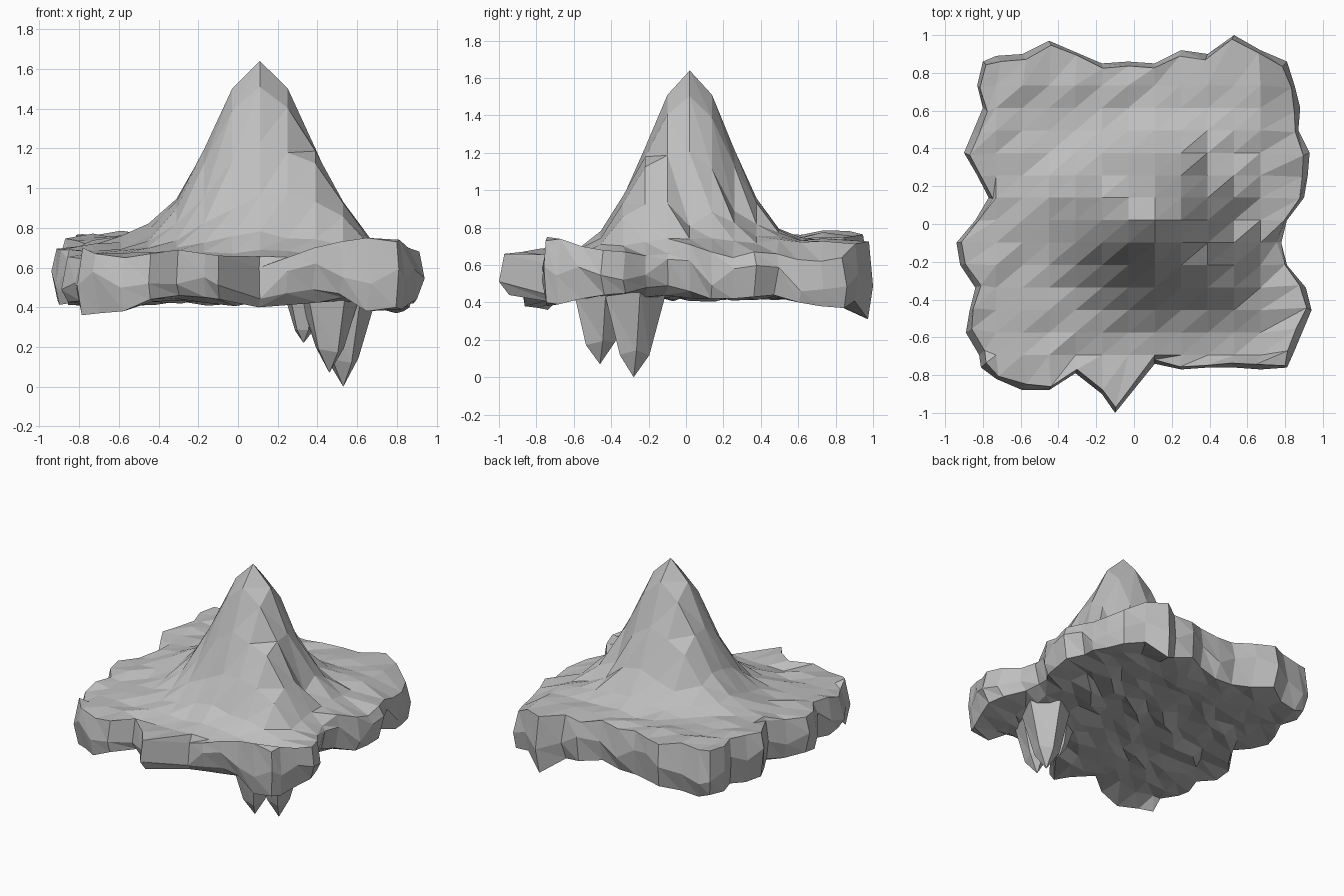
import bpy
import bmesh
import math
import random

random.seed(7)
if "Cube" in bpy.data.objects:
    bpy.data.objects.remove(bpy.data.objects["Cube"], do_unlink=True)

stone = bpy.data.materials.new("grey stone")
stone.use_nodes = True
grey = (0.52, 0.52, 0.52, 1)
stone.diffuse_color = grey
stone.node_tree.nodes["Principled BSDF"].inputs["Base Color"].default_value = grey

COLS, ROWS = 13, 15
DX, DY = 0.14, 0.119
PEAK_X, PEAK_Y = 0.11, 0.02

# Ragged outline: y along the front and back, x along the two sides
front_y = [-.76, -.82, -.88, -.88, -.79, -.90, -1, -.74, -.77, -.76, -.76, -.77, -.76]
back_y = [.86, .89, .90, .97, .91, .85, .86, .85, .92, .90, 1, .92, .86]
left_x = [-.81, -.82, -.89, -.87, -.84, -.92, -.94, -.84, -.77, -.83, -.90, -.85, -.80, -.83, -.80]
right_x = [.81, .84, .89, .94, .91, .81, .78, .81, .90, .92, .93, .87, .88, .85, .81]

# Upper and lower heights of the rim on the front and right edges
front_top = [.70, .67, .65, .67, .69, .67, .66, .60, .65, .70, .73, .75, .73]
front_low = [.36, .37, .38, .44, .46, .45, .44, .40, .47, .49, .47, .38, .40]
right_top = [.73, .74, .70, .68, .67, .65, .66, .71, .67, .64, .67, .66, .63, .62, .64]
right_low = [.40, .39, .42, .44, .45, .48, .49, .46, .42, .42, .43, .44, .40, .38, .37]

# Shoulders, ridges and hollows of the mountain: x, y, height, radius
features = [
    (.46, -.28, .18, .17),
    (.39, -.18, .05, .08),
    (.18, -.33, .07, .10),
    (.53, .02, -.10, .07),
    (.39, .26, -.10, .09),
    (-.20, .23, .12, .12),
    (-.50, .14, .05, .12),
    (0, .52, -.06, .14),
]


def jitter(size):
    return random.uniform(-size, size)


def is_border(i, j):
    return i in (0, COLS - 1) or j in (0, ROWS - 1)


def plan_position(i, j):
    """Regular grid whose border is pulled out to the ragged outline."""
    x = PEAK_X + (i - 7) * DX
    y = PEAK_Y + (j - 7) * DY
    if i == 0:
        x = left_x[j]
    elif i == COLS - 1:
        x = right_x[j]
    if j == 0:
        y = front_y[i]
        if i == 6:
            x -= DX / 2
    elif j == ROWS - 1:
        y = back_y[i]
    return x, y


def top_height(i, j, x, y):
    if j == 0:
        return front_top[i]
    if i == COLS - 1:
        return right_top[j]
    ground = 0.70 + 0.07 * y - 0.03 * x + jitter(0.018)
    if is_border(i, j):
        return ground - 0.015
    # Steep central peak
    steps = ((x - PEAK_X) / DX / 2.5) ** 2 + ((y - PEAK_Y) / DY / 2.6) ** 2
    z = ground + (1.64 - ground) * math.exp(-steps)
    for cx, cy, height, radius in features:
        z += height * math.exp(-((x - cx) ** 2 + (y - cy) ** 2) / radius ** 2)
    return z


def low_height(i, j):
    if j == 0:
        return front_low[i]
    if i == COLS - 1:
        return right_low[j]
    if j == ROWS - 1 and i == 10:
        return 0.31
    return 0.43 + jitter(0.025)


def finish(bm, name):
    bmesh.ops.recalc_face_normals(bm, faces=bm.faces)
    mesh = bpy.data.meshes.new(name)
    bm.to_mesh(mesh)
    bm.free()
    mesh.materials.append(stone)
    obj = bpy.data.objects.new(name, mesh)
    bpy.context.collection.objects.link(obj)
    return obj


def build_island():
    bm = bmesh.new()
    top, low, mid = {}, {}, {}
    for i in range(COLS):
        for j in range(ROWS):
            x, y = plan_position(i, j)
            z_top, z_low = top_height(i, j, x, y), low_height(i, j)
            if is_border(i, j):
                # Rim bulges between its upper and lower lips
                z_mid = (z_top + z_low) / 2 + jitter(0.06)
                mid[i, j] = bm.verts.new((x, y, z_mid))
                inset = 0.975 + jitter(0.012)
                top[i, j] = bm.verts.new((x * inset, y * inset, z_top))
                inset = 0.965 + jitter(0.02)
                low[i, j] = bm.verts.new((x * inset, y * inset, z_low))
            else:
                top[i, j] = bm.verts.new((x, y, z_top))
                low[i, j] = bm.verts.new((x * 0.97 + jitter(0.03), y * 0.97 + jitter(0.03), z_low))

    # Upper and lower skins, split along the same diagonal
    for skin in (top, low):
        for i in range(COLS - 1):
            for j in range(ROWS - 1):
                a, b = skin[i, j], skin[i + 1, j]
                c, d = skin[i + 1, j + 1], skin[i, j + 1]
                bm.faces.new((a, b, c))
                bm.faces.new((a, c, d))

    # Faceted cliff joining the skins
    loop = [(i, 0) for i in range(COLS)]
    loop += [(COLS - 1, j) for j in range(1, ROWS)]
    loop += [(i, ROWS - 1) for i in range(COLS - 2, -1, -1)]
    loop += [(0, j) for j in range(ROWS - 2, 0, -1)]
    for p, q in zip(loop, loop[1:] + loop[:1]):
        for upper, lower in ((top, mid), (mid, low)):
            bm.faces.new((upper[p], lower[p], lower[q]))
            bm.faces.new((upper[p], lower[q], upper[q]))
    finish(bm, "island")


def build_stalactite(name, x, y, tip, radius, sides=5):
    """Hanging rock: wide root tapering through a waist to one point."""
    bm = bmesh.new()
    root = 0.45
    rings = []
    for share, drop in ((1, 0), (0.5, 0.7)):
        ring = []
        for k in range(sides):
            turn = math.tau * k / sides + 0.2
            r = radius * share * (1 + jitter(0.08))
            z = root + (tip - root) * (drop + jitter(0.04))
            ring.append(bm.verts.new((x + r * math.cos(turn), y + r * math.sin(turn), z)))
        rings.append(ring)
    point = bm.verts.new((x, y, tip))
    bm.faces.new(rings[0])
    upper, lower = rings
    for k in range(sides):
        n = (k + 1) % sides
        bm.faces.new((upper[k], lower[k], lower[n]))
        bm.faces.new((upper[k], lower[n], upper[n]))
        bm.faces.new((lower[k], point, lower[n]))
    finish(bm, name)


build_island()
build_stalactite("large_stalactite", 0.53, -0.28, 0.0, 0.17)
build_stalactite("front_stalactite", 0.46, -0.46, 0.07, 0.16)
build_stalactite("small_stalactite", 0.33, -0.38, 0.22, 0.10)
